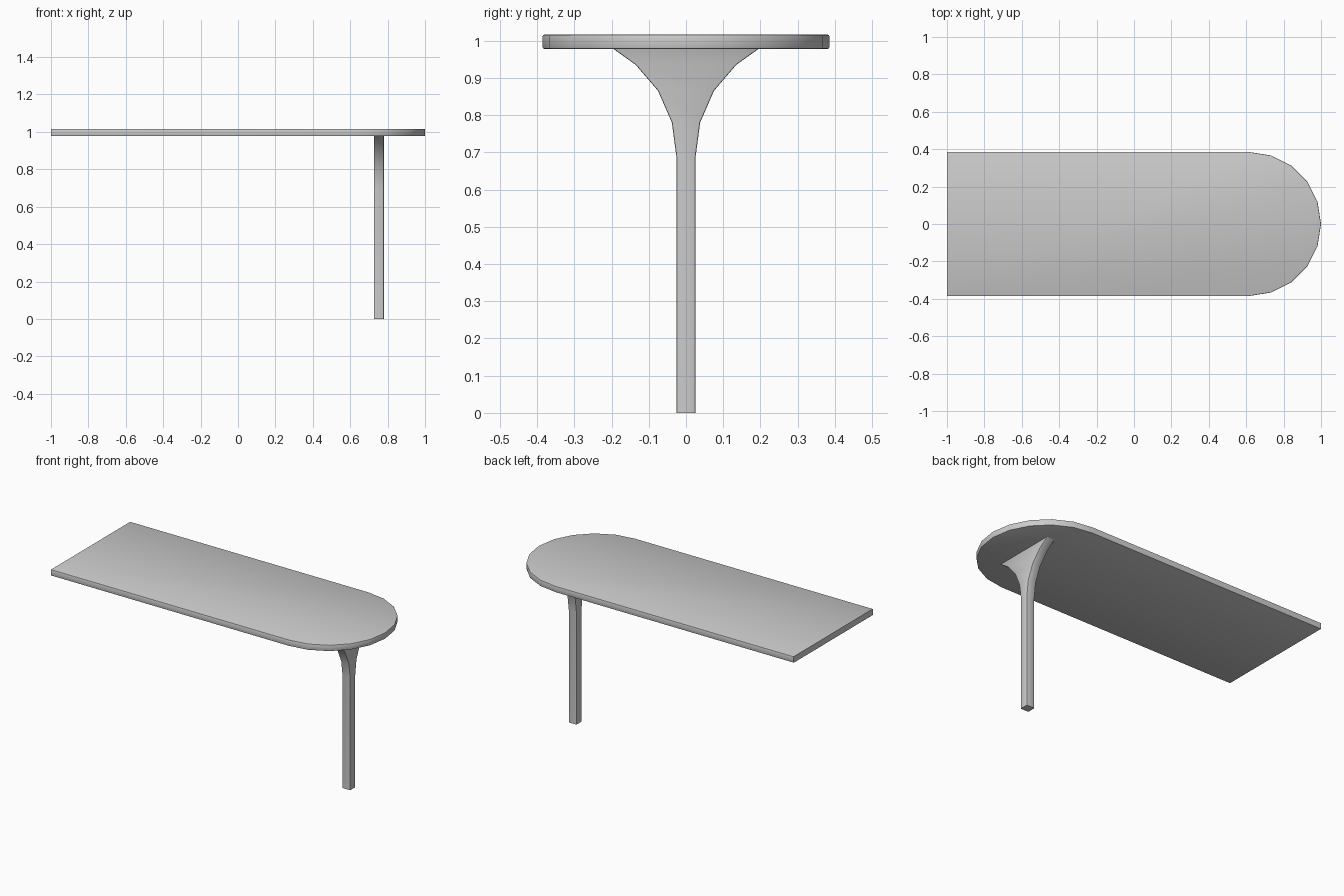
import bpy, bmesh, math
from mathutils import Vector

if "Cube" in bpy.data.objects:
    bpy.data.objects.remove(bpy.data.objects["Cube"])


def extruded(name, outline, depth, bevel, keep_edge):
    """Extrude a flat outline along depth, then round the edges picked by keep_edge."""
    bm = bmesh.new()
    face = bm.faces.new([bm.verts.new(p) for p in outline])
    new = bmesh.ops.extrude_face_region(bm, geom=[face])["geom"]
    bmesh.ops.translate(bm, vec=depth, verts=[v for v in new if isinstance(v, bmesh.types.BMVert)])
    bmesh.ops.recalc_face_normals(bm, faces=bm.faces)
    edges = [e for e in bm.edges if keep_edge(e)]
    bmesh.ops.bevel(bm, geom=edges, offset=bevel, segments=2, profile=0.5, affect='EDGES')
    bmesh.ops.recalc_face_normals(bm, faces=bm.faces)
    mesh = bpy.data.meshes.new(name)
    bm.to_mesh(mesh)
    bm.free()
    obj = bpy.data.objects.new(name, mesh)
    bpy.context.collection.objects.link(obj)
    bpy.ops.object.select_all(action='DESELECT')
    obj.select_set(True)
    bpy.context.view_layer.objects.active = obj
    bpy.ops.object.shade_smooth_by_angle(angle=math.radians(30))
    return obj


# Table top: square at the wall end, half round at the other
R, BOTTOM, TOP = 0.385, 0.978, 1.016
outline = [(-1, R, BOTTOM), (-1, -R, BOTTOM)]
for i in range(11):
    a = math.radians(-90 + 18 * i)
    outline.append((1 - R + R * math.cos(a), R * math.sin(a), BOTTOM))


def rim_edge(e):
    flat = abs(e.verts[0].co.z - e.verts[1].co.z) < 1e-5
    return flat and any(v.co.x > -0.999 for v in e.verts)


extruded("table_top", outline, Vector((0, 0, TOP - BOTTOM)), 0.004, rim_edge)

# Leg: square post flaring sideways into the top
X0, X1 = 0.726, 0.78
side = [(0.026, 0), (0.026, 0.69), (0.038, 0.78), (0.075, 0.865), (0.135, 0.935), (0.195, BOTTOM)]
leg_outline = [(X0, y, z) for y, z in side] + [(X0, -y, z) for y, z in reversed(side)]


def long_edge(e):
    a, b = (v.co for v in e.verts)
    return abs(a.x - b.x) < 1e-5 and abs(a.z - b.z) > 1e-5


extruded("leg", leg_outline, Vector((X1 - X0, 0, 0)), 0.004, long_edge)
